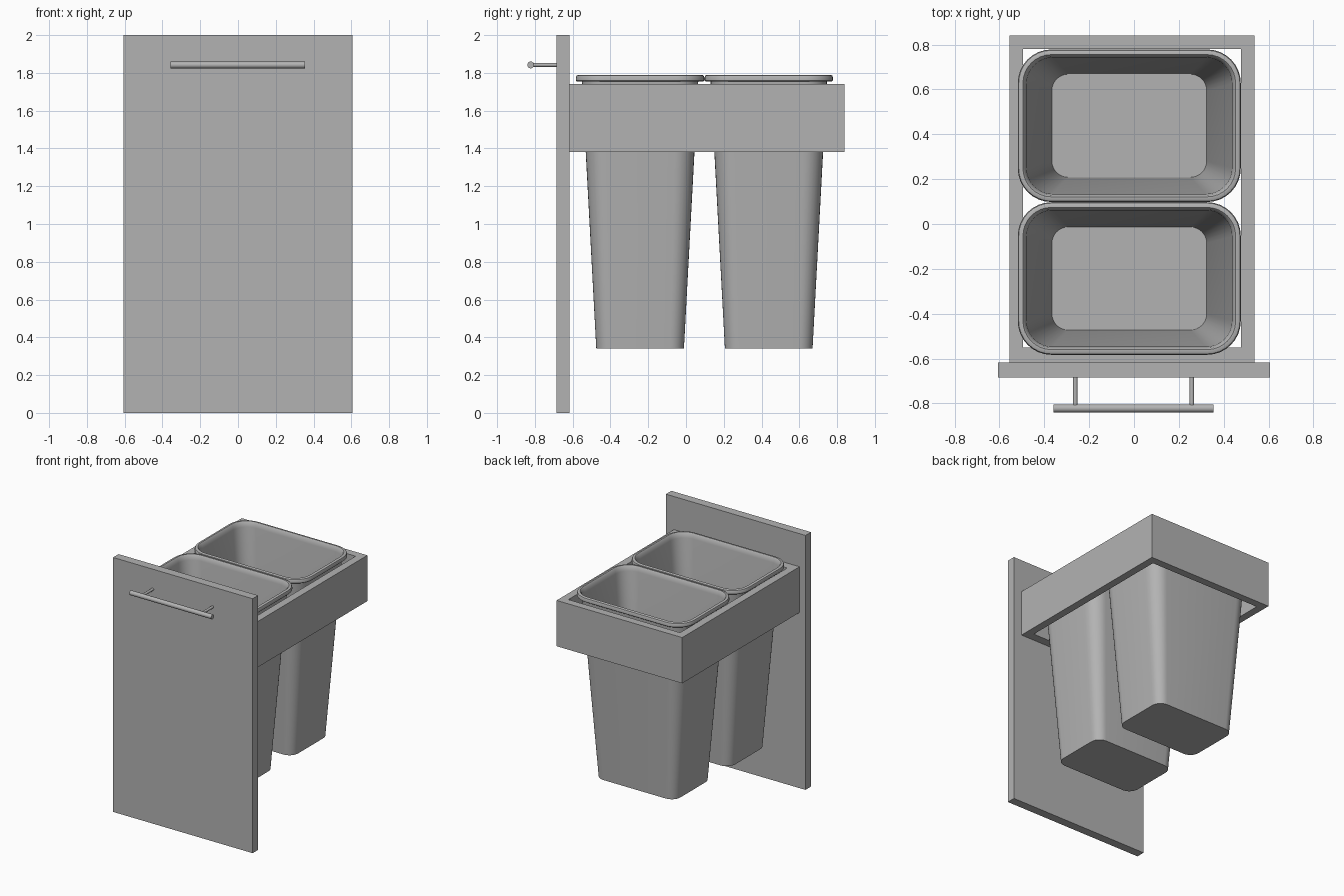
import bpy, bmesh, math
from mathutils import Vector

if "Cube" in bpy.data.objects:
    bpy.data.objects.remove(bpy.data.objects["Cube"], do_unlink=True)

grey = bpy.data.materials.new("plain grey")
grey.use_nodes = True
COLOUR = (0.45, 0.45, 0.45, 1)
grey.diffuse_color = COLOUR
grey.node_tree.nodes["Principled BSDF"].inputs["Base Color"].default_value = COLOUR


def finish(name, bm, smooth=False):
    bmesh.ops.recalc_face_normals(bm, faces=bm.faces)
    mesh = bpy.data.meshes.new(name)
    bm.to_mesh(mesh)
    bm.free()
    mesh.materials.append(grey)
    obj = bpy.data.objects.new(name, mesh)
    bpy.context.collection.objects.link(obj)
    if smooth:
        bpy.ops.object.select_all(action='DESELECT')
        obj.select_set(True)
        bpy.context.view_layer.objects.active = obj
        bpy.ops.object.shade_smooth_by_angle(angle=math.radians(35))
    return obj


def loft(bm, rings, closed=False):
    """Skin a list of point rings; cap the ends, or join last to first."""
    loops = [[bm.verts.new(p) for p in ring] for ring in rings]
    pairs = list(zip(loops, loops[1:]))
    if closed:
        pairs.append((loops[-1], loops[0]))
    else:
        bm.faces.new(loops[0])
        bm.faces.new(loops[-1])
    for a, b in pairs:
        for i in range(len(a)):
            j = (i + 1) % len(a)
            bm.faces.new((a[i], a[j], b[j], b[i]))


def rectangle(x0, x1, y0, y1, z):
    return [(x0, y0, z), (x1, y0, z), (x1, y1, z), (x0, y1, z)]


def rounded_rectangle(cx, cy, hx, hy, radius, z, steps=8):
    points = []
    for quarter, (sx, sy) in enumerate([(1, 1), (-1, 1), (-1, -1), (1, -1)]):
        for i in range(steps + 1):
            a = (quarter + i / steps) * math.pi / 2
            points.append((cx + sx * (hx - radius) + radius * math.cos(a),
                           cy + sy * (hy - radius) + radius * math.sin(a), z))
    return points


def rod(name, start, end, radius):
    start, end = Vector(start), Vector(end)
    bm = bmesh.new()
    bmesh.ops.create_cone(bm, cap_ends=True, segments=24, radius1=radius,
                          radius2=radius, depth=(end - start).length)
    turn = (end - start).to_track_quat('Z', 'Y').to_matrix().to_4x4()
    turn.translation = (start + end) / 2
    bm.transform(turn)
    return finish(name, bm, True)


# Front panel
bm = bmesh.new()
loft(bm, [rectangle(-0.607, 0.607, -0.685, -0.617, z) for z in (0, 2)])
finish("front_panel", bm)

# Open frame that carries the bins
bm = bmesh.new()
outer = (-0.555, 0.537, -0.617, 0.84)
inner = (-0.495, 0.477, -0.55, 0.78)
loft(bm, [rectangle(*outer, 1.38), rectangle(*outer, 1.74),
          rectangle(*inner, 1.74), rectangle(*inner, 1.38)], closed=True)
finish("drawer_frame", bm)

# Bar handle on two posts
rod("handle_bar", (-0.358, -0.822, 1.842), (0.355, -0.822, 1.842), 0.018)
for side, x in (("right", -0.262), ("left", 0.258)):
    rod("handle_post_" + side, (x, -0.822, 1.842), (x, -0.68, 1.842), 0.01)

# Tapered bins: half width, half depth, corner radius, height
BIN_PROFILE = [
    (0.347, 0.232, 0.075, 0.34),    # outer wall
    (0.462, 0.308, 0.12, 1.755),
    (0.492, 0.335, 0.145, 1.755),   # rolled lip
    (0.497, 0.340, 0.15, 1.76),
    (0.497, 0.340, 0.15, 1.775),
    (0.493, 0.336, 0.146, 1.786),
    (0.484, 0.327, 0.137, 1.79),
    (0.474, 0.317, 0.127, 1.79),
    (0.466, 0.310, 0.12, 1.782),
    (0.458, 0.304, 0.116, 1.75),    # inner wall and floor
    (0.345, 0.230, 0.073, 0.35),
]
for name, y in (("front_bin", -0.243), ("rear_bin", 0.438)):
    bm = bmesh.new()
    loft(bm, [rounded_rectangle(-0.021, y, *row) for row in BIN_PROFILE])
    finish(name, bm, True)
